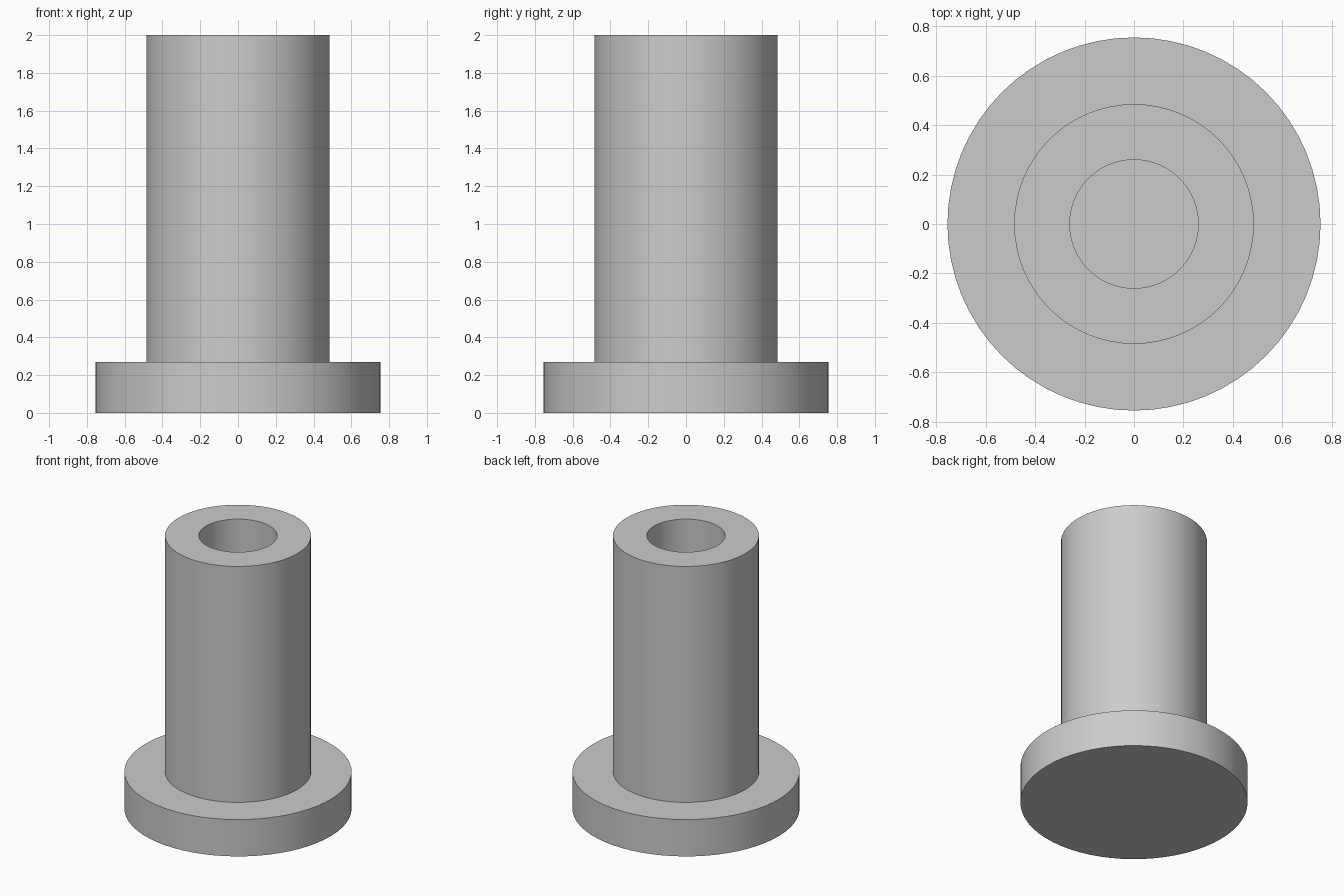
import bpy
import bmesh
from math import radians, tau
from mathutils import Matrix, Vector

cube = bpy.data.objects.get("Cube")
if cube:
    bpy.data.objects.remove(cube, do_unlink=True)

# Plain grey material
grey = bpy.data.materials.new("plain_grey")
grey.use_nodes = True
colour = (0.6, 0.6, 0.6, 1.0)
grey.diffuse_color = colour
grey.node_tree.nodes["Principled BSDF"].inputs["Base Color"].default_value = colour

SIDES = 64
FLANGE_RADIUS, TUBE_RADIUS, BORE_RADIUS = 0.755, 0.485, 0.26
FLANGE_TOP, HEIGHT = 0.27, 2.0


def lathe(name, profile):
    """Revolve an (r, z) profile about z and cap its open rings."""
    bm = bmesh.new()
    rings = []
    for r, z in profile:
        start = Vector((r, 0, z))
        rings.append([bm.verts.new(Matrix.Rotation(tau * i / SIDES, 3, "Z") @ start)
                      for i in range(SIDES)])
    for low, high in zip(rings, rings[1:]):
        for i in range(SIDES):
            j = (i + 1) % SIDES
            bm.faces.new((low[i], low[j], high[j], high[i]))
    bm.faces.new(rings[0][::-1])
    bm.faces.new(rings[-1])
    bmesh.ops.recalc_face_normals(bm, faces=bm.faces)
    mesh = bpy.data.meshes.new(name)
    bm.to_mesh(mesh)
    bm.free()
    mesh.materials.append(grey)
    obj = bpy.data.objects.new(name, mesh)
    bpy.context.collection.objects.link(obj)
    bpy.ops.object.select_all(action="DESELECT")
    obj.select_set(True)
    bpy.context.view_layer.objects.active = obj
    bpy.ops.object.shade_smooth_by_angle(angle=radians(30))
    return obj


# Flanged bushing: base disc, upright tube and a blind bore down to the disc
lathe("flanged_bushing", [
    (FLANGE_RADIUS, 0), (FLANGE_RADIUS, FLANGE_TOP),
    (TUBE_RADIUS, FLANGE_TOP), (TUBE_RADIUS, HEIGHT),
    (BORE_RADIUS, HEIGHT), (BORE_RADIUS, FLANGE_TOP),
])
